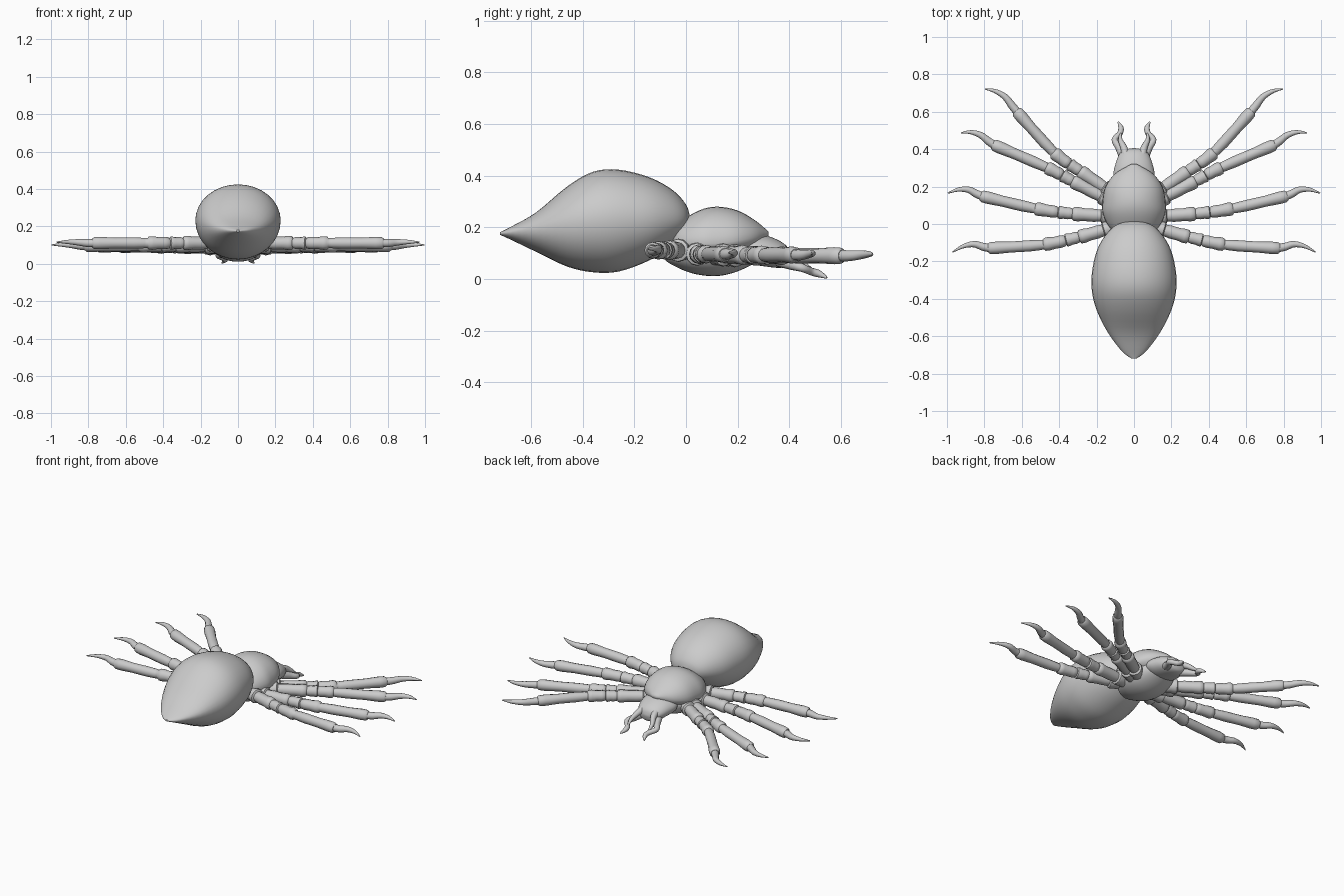
import bpy, math
from mathutils import Vector

if "Cube" in bpy.data.objects:
    bpy.data.objects.remove(bpy.data.objects["Cube"])


def finish(name, verts, faces, mirror=False):
    mesh = bpy.data.meshes.new(name)
    mesh.from_pydata(verts, [], faces)
    mesh.update()
    ob = bpy.data.objects.new(name, mesh)
    bpy.context.collection.objects.link(ob)
    bpy.ops.object.select_all(action='DESELECT')
    ob.select_set(True)
    bpy.context.view_layer.objects.active = ob
    bpy.ops.object.mode_set(mode='EDIT')
    bpy.ops.mesh.select_all(action='SELECT')
    bpy.ops.mesh.normals_make_consistent(inside=False)
    bpy.ops.object.mode_set(mode='OBJECT')
    bpy.ops.object.shade_smooth_by_angle(angle=math.radians(50))
    if mirror:
        ob.modifiers.new("Mirror", 'MIRROR')
    return ob


def spline(rows, steps):
    """Catmull-Rom interpolation through tuples of any length."""
    out = []
    for i in range(len(rows) - 1):
        a, b, c, d = (rows[max(0, min(len(rows) - 1, i + k))] for k in (-1, 0, 1, 2))
        for s in range(steps):
            t = s / steps
            out.append(tuple(q + 0.5 * t * (r - p + t * (2*p - 5*q + 4*r - u + t * (3*(q - r) + u - p)))
                             for p, q, r, u in zip(a, b, c, d)))
    return out + [rows[-1]]


def skin(rings):
    n = len(rings[0])
    verts = [v for ring in rings for v in ring]
    faces = [(i*n + j, i*n + (j+1) % n, (i+1)*n + (j+1) % n, (i+1)*n + j)
             for i in range(len(rings) - 1) for j in range(n)]
    faces += [tuple(range(n)), tuple(range(len(verts) - n, len(verts)))]
    return verts, faces


def body(name, rows, n=32, steps=4):
    """Loft along y; each row is y, half width, top z, side z, bottom z."""
    rings = []
    for y, w, top, mid, bot in spline(rows, steps):
        ring = []
        for k in range(n):
            a = 2 * math.pi * k / n
            s = math.sin(a)
            ring.append((w * math.cos(a), y, mid + s * (top - mid if s > 0 else mid - bot)))
        rings.append(ring)
    return finish(name, *skin(rings))


def tube(name, rows, n=12):
    """Round tube along x, y, z, radius rows, mirrored to the other side."""
    pts = [Vector(r[:3]) for r in rows]
    rings = []
    for i, p in enumerate(pts):
        d = (pts[min(i+1, len(pts)-1)] - pts[max(i-1, 0)]).normalized()
        side = d.cross(Vector((0, 0, 1))).normalized()
        up = side.cross(d)
        rings.append([p + rows[i][3] * (side * math.cos(2*math.pi*k/n) + up * math.sin(2*math.pi*k/n))
                      for k in range(n)])
    return finish(name, *skin(rings), mirror=True)


# Abdomen, tapering to a flattened rear tip
body("abdomen", [
    (-0.72, 0.012, 0.188, 0.183, 0.178), (-0.68, 0.065, 0.208, 0.187, 0.16),
    (-0.58, 0.14, 0.265, 0.20, 0.112), (-0.46, 0.20, 0.365, 0.22, 0.055),
    (-0.36, 0.225, 0.422, 0.235, 0.033), (-0.26, 0.225, 0.43, 0.24, 0.036),
    (-0.14, 0.198, 0.40, 0.24, 0.08), (-0.05, 0.145, 0.35, 0.24, 0.14),
    (0.0, 0.085, 0.295, 0.24, 0.185), (0.015, 0.01, 0.25, 0.24, 0.23)])

# Carapace with a pointed front edge
body("carapace", [
    (-0.07, 0.03, 0.19, 0.16, 0.13), (-0.03, 0.12, 0.225, 0.15, 0.11),
    (0.05, 0.165, 0.272, 0.145, 0.09), (0.12, 0.168, 0.287, 0.145, 0.09),
    (0.20, 0.152, 0.272, 0.155, 0.10), (0.27, 0.10, 0.232, 0.17, 0.12),
    (0.32, 0.015, 0.19, 0.183, 0.175)])

# Underside plate
body("sternum", [
    (-0.09, 0.01, 0.13, 0.11, 0.09), (-0.06, 0.07, 0.16, 0.11, 0.065),
    (0.02, 0.125, 0.18, 0.11, 0.03), (0.11, 0.14, 0.18, 0.11, 0.018),
    (0.19, 0.125, 0.18, 0.11, 0.033), (0.27, 0.08, 0.16, 0.11, 0.07),
    (0.31, 0.01, 0.12, 0.11, 0.10)])

# Head
body("head", [
    (0.20, 0.08, 0.17, 0.12, 0.08), (0.25, 0.11, 0.178, 0.12, 0.065),
    (0.31, 0.102, 0.175, 0.115, 0.055), (0.365, 0.083, 0.153, 0.105, 0.05),
    (0.395, 0.058, 0.128, 0.10, 0.06), (0.405, 0.01, 0.10, 0.095, 0.09)])

# Long bent feelers and short inner fangs
tube("feelers", spline([
    (0.055, 0.36, 0.08, 0.026), (0.08, 0.41, 0.063, 0.021), (0.104, 0.45, 0.05, 0.016),
    (0.075, 0.485, 0.036, 0.015), (0.07, 0.515, 0.027, 0.014), (0.085, 0.545, 0.012, 0.004)], 4))
tube("fangs", spline([
    (0.045, 0.37, 0.115, 0.022), (0.055, 0.41, 0.10, 0.018),
    (0.073, 0.45, 0.07, 0.012), (0.07, 0.49, 0.042, 0.004)], 4))

# Legs: root, segment path, claw knee, claw tip, height
legs = [
    ("first_leg", (0.10, 0.155), (0.29, 0.283), (0.43, 0.385), (0.63, 0.605), (0.69, 0.68), (0.797, 0.722), 0.097),
    ("second_leg", (0.10, 0.11), (0.33, 0.23), (0.47, 0.303), (0.755, 0.425), (0.82, 0.475), (0.925, 0.487), 0.10),
    ("third_leg", (0.10, 0.04), (0.33, 0.055), (0.53, 0.083), (0.82, 0.15), (0.885, 0.183), (0.995, 0.165), 0.103),
    ("fourth_leg", (0.10, -0.015), (0.295, -0.07), (0.485, -0.11), (0.78, -0.13), (0.855, -0.108), (0.97, -0.15), 0.118),
]
# Bulging radius pattern shared by every segment
bulge = [(0.0, 0.78), (0.06, 0.92), (0.25, 1.0), (0.55, 0.97), (0.8, 1.1), (0.94, 1.05), (1.0, 0.78)]
for name, root, knee, mid, ankle, claw, tip, z in legs:
    path = spline([root, knee, mid, ankle], 20)
    rows = []
    cuts = ((0, 8, 0.041), (8, 20, 0.035), (20, 28, 0.032), (28, 40, 0.033), (40, 60, 0.03))
    for start, end, rad in cuts:
        for t, r in bulge:
            f = start + t * (end - start)
            i = min(int(f), len(path) - 2)
            p = Vector(path[i]).lerp(Vector(path[i+1]), f - i)
            if rows and t == 0:
                continue
            rows.append((p.x, p.y, z, rad * r))
    tube(name, rows)
    # Curved claw at the end of the leg
    a, k = Vector(ankle), Vector(claw)
    s = a.lerp(Vector(mid), 0.04)
    tube(name + "_claw", spline([
        (s.x, s.y, z, 0.022), (a.x + (k.x-a.x)*0.35, a.y + (k.y-a.y)*0.35, z, 0.021),
        (k.x, k.y, z + 0.004, 0.017), ((k.x+tip[0])/2, (k.y+tip[1])/2 + 0.01, z + 0.006, 0.011),
        (tip[0], tip[1], z + 0.005, 0.003)], 4))

# Stand the lowest point on the ground
bpy.context.view_layer.update()
low = min(v.co.z for o in bpy.data.objects for v in o.data.vertices)
for o in bpy.data.objects:
    o.location.z -= low - 0.001
